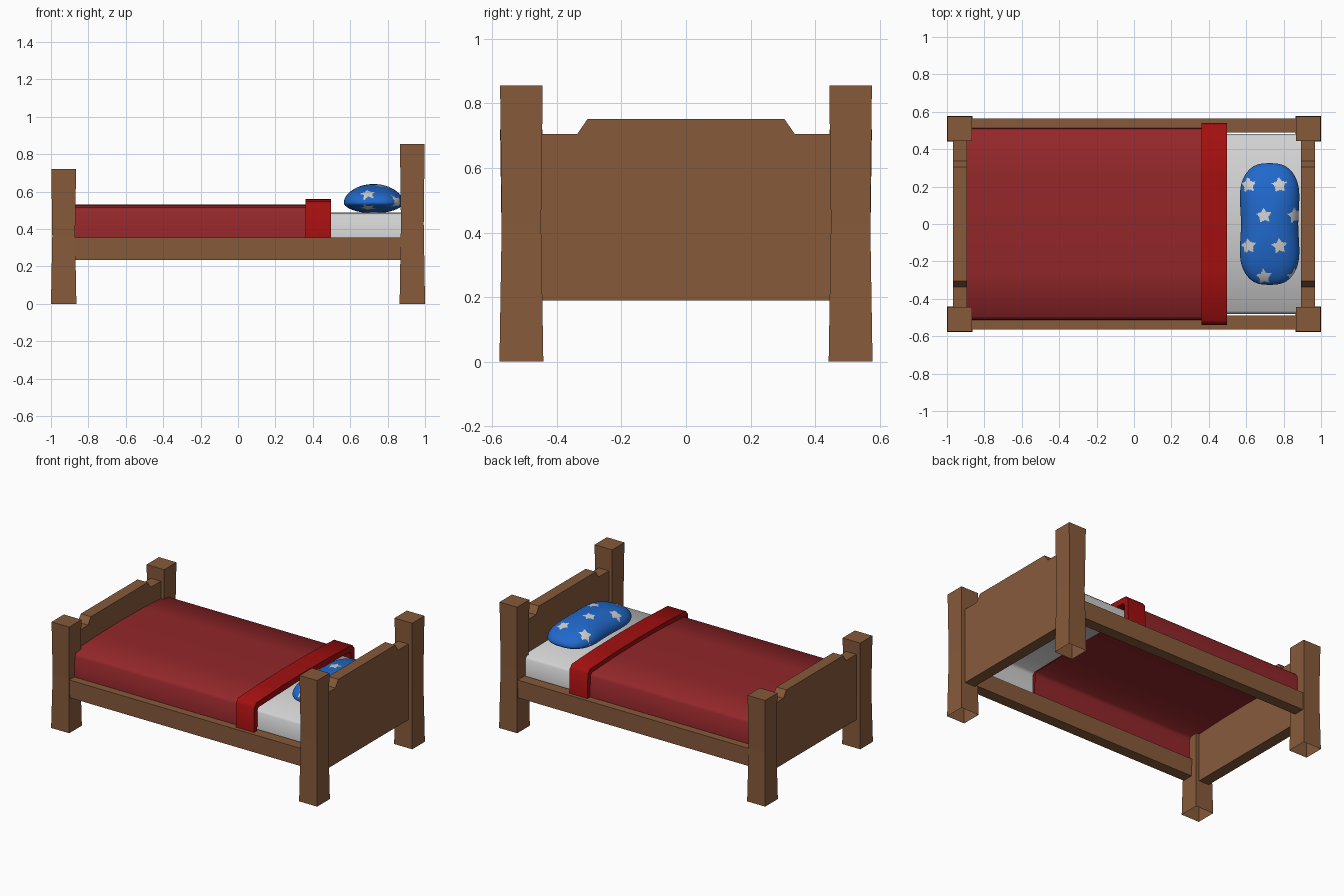
import bpy, bmesh, math

if "Cube" in bpy.data.objects:
    bpy.data.objects.remove(bpy.data.objects["Cube"])


def material(name, r, g, b):
    m = bpy.data.materials.new(name)
    m.diffuse_color = (r, g, b, 1)
    m.use_nodes = True
    m.node_tree.nodes["Principled BSDF"].inputs["Base Color"].default_value = m.diffuse_color
    return m


WOOD = material("brown wood", 0.24, 0.102, 0.044)
RED = material("blanket red", 0.29, 0.020, 0.023)
DEEP_RED = material("fold red", 0.36, 0.005, 0.005)
WHITE = material("sheet white", 0.64, 0.64, 0.64)
BLUE = material("pillow blue", 0.015, 0.14, 0.60)


def finish(name, bm, *mats, smooth=None):
    me = bpy.data.meshes.new(name)
    bm.to_mesh(me)
    bm.free()
    ob = bpy.data.objects.new(name, me)
    bpy.context.collection.objects.link(ob)
    for m in mats:
        me.materials.append(m)
    if smooth:
        bpy.ops.object.select_all(action='DESELECT')
        ob.select_set(True)
        bpy.context.view_layer.objects.active = ob
        bpy.ops.object.shade_smooth_by_angle(angle=math.radians(smooth))
    return ob


def sweep(name, profile, x0, x1, mat, solid=True, smooth=None):
    """Extrude a (y, z) profile along x; solid closes and caps it."""
    bm = bmesh.new()
    a = [bm.verts.new((x0, y, z)) for y, z in profile]
    b = [bm.verts.new((x1, y, z)) for y, z in profile]
    n = len(profile)
    for i in range(n if solid else n - 1):
        j = (i + 1) % n
        bm.faces.new((a[i], b[i], b[j], a[j]))
    if solid:
        bm.faces.new(a)
        bm.faces.new(b[::-1])
        bmesh.ops.recalc_face_normals(bm, faces=bm.faces)
    return finish(name, bm, mat, smooth=smooth)


def mirrored(half):
    """Half profile (edge to middle) -> full profile from -y to +y."""
    return [(-y, z) for y, z in half] + [(y, z) for y, z in reversed(half) if y > 0]


# Corner posts: slightly waisted square columns, open underneath
def post(name, x, y, height):
    bm = bmesh.new()
    rings = []
    for z, h in ((0, 0.068), (height * 0.5, 0.061), (height, 0.066)):
        rings.append([bm.verts.new((x + sx * h, y + sy * h, z))
                      for sx, sy in ((-1, -1), (1, -1), (1, 1), (-1, 1))])
    for lo, hi in zip(rings, rings[1:]):
        for i in range(4):
            j = (i + 1) % 4
            bm.faces.new((lo[i], lo[j], hi[j], hi[i]))
    bm.faces.new(rings[-1])
    finish(name, bm, WOOD)


for end, x, height in (("head", 0.932, 0.855), ("foot", -0.932, 0.72)):
    for side, y in (("front", -0.51), ("back", 0.51)):
        post(f"{end}_post_{side}", x, y, height)


# Head and foot boards with a raised middle
def board(name, x, shoulder, peak):
    half = [(0.46, 0.19), (0.46, shoulder), (0.337, shoulder), (0.305, peak)]
    sweep(name, mirrored(half), x - 0.038, x + 0.038, WOOD)


board("headboard", 0.93, 0.705, 0.752)
board("footboard", -0.93, 0.635, 0.68)

# Side rails
for side, s in (("front", -1), ("back", 1)):
    rail = [(s * 0.49, 0.235), (s * 0.565, 0.235), (s * 0.565, 0.355), (s * 0.49, 0.355)]
    sweep(f"side_rail_{side}", rail, -0.89, 0.89, WOOD)

# Mattress and blanket: open shells resting on the rails
sweep("mattress", mirrored([(0.48, 0.34), (0.48, 0.465), (0.465, 0.482), (0, 0.488)]),
      0.40, 0.893, WHITE, solid=False, smooth=60)
cover = [(0.512, 0.35), (0.51, 0.495), (0.495, 0.515), (0.25, 0.527), (0, 0.531)]
sweep("blanket", mirrored(cover), -0.893, 0.42, RED, solid=False, smooth=60)

# Folded-over band of the blanket
outer = mirrored([(0.54, 0.35), (0.537, 0.52), (0.515, 0.546), (0.25, 0.557), (0, 0.56)])
inner = mirrored([(0.505, 0.35), (0.503, 0.49), (0.49, 0.508), (0, 0.522)])
sweep("blanket_fold", outer + inner[::-1], 0.362, 0.498, DEEP_RED, smooth=50)


# Pillow: squared-off ellipsoid with a narrow waist
def in_star(x, y):
    """Staggered rows of five-pointed stars, seen from above."""
    row = round((y - 0.045) / 0.1635)
    dy = y - 0.045 - row * 0.1635
    dx = x - 0.612 - (0.083 if row % 2 == 0 else 0)
    dx -= round(dx / 0.166) * 0.166
    r = math.hypot(dx, dy)
    step = math.pi / 5
    a = abs((math.atan2(dx, dy) + 0.1 + step) % (2 * step) - step)
    ro, ri = 0.044, 0.024
    # Edge line from the tip (angle 0) to the notch (angle step)
    edge = ro * ri * math.sin(step) / (ri * math.sin(step - a) + ro * math.sin(a))
    return r < edge


bm = bmesh.new()
bmesh.ops.create_uvsphere(bm, u_segments=200, v_segments=140, radius=1)
for v in bm.verts:
    x, y, z = v.co
    r = math.hypot(x, y)
    k = r / max((abs(x) ** 2.8 + abs(y) ** 2.8) ** (1 / 2.8), 1e-6)
    x, y = x * k, y * k
    waist = 1 - 0.12 * max(0, 1 - (y / 0.75) ** 2) ** 2
    v.co = (0.725 + 0.174 * x * waist, 0.325 * y,
            0.54 + z * (0.10 if z > 0 else 0.056))
for f in bm.faces:
    c = f.calc_center_median()
    f.material_index = 1 if in_star(c.x, c.y) else 0
finish("pillow", bm, BLUE, WHITE, smooth=60)
